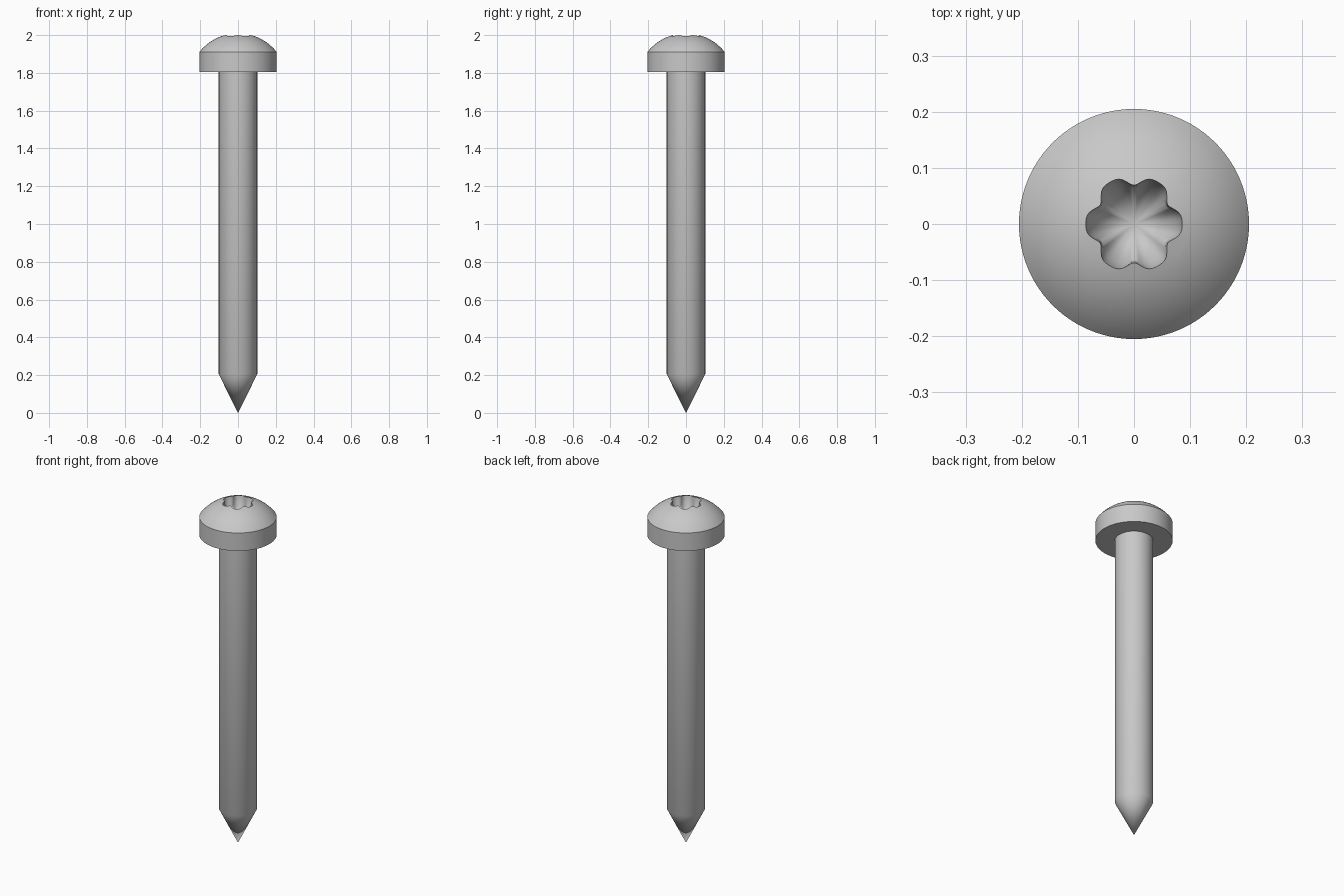
import bpy
import bmesh
import math

SEGMENTS = 96
HEAD_R, SHAFT_R = 0.205, 0.102
HEAD_BOTTOM, HEAD_EDGE = 1.805, 1.91
DOME_R, DOME_CENTRE = 0.2606, 1.749

cube = bpy.data.objects.get("Cube")
if cube:
    bpy.data.objects.remove(cube)

steel = bpy.data.materials.new("grey steel")
steel.use_nodes = True
colour = (0.58, 0.58, 0.58, 1)
steel.diffuse_color = colour
steel.node_tree.nodes["Principled BSDF"].inputs["Base Color"].default_value = colour


def loft(name, rings, tip=None):
    """Skin a stack of rings, each a function of angle giving (radius, z)."""
    bm = bmesh.new()
    angles = [2 * math.pi * i / SEGMENTS for i in range(SEGMENTS)]
    loops = []
    for ring in rings:
        loop = []
        for a in angles:
            r, z = ring(a)
            loop.append(bm.verts.new((r * math.cos(a), r * math.sin(a), z)))
        loops.append(loop)
    for low, high in zip(loops, loops[1:]):
        for i in range(SEGMENTS):
            j = (i + 1) % SEGMENTS
            bm.faces.new((low[i], low[j], high[j], high[i]))
    if tip is not None:
        point = bm.verts.new((0, 0, tip))
        for i in range(SEGMENTS):
            bm.faces.new((loops[-1][i], loops[-1][(i + 1) % SEGMENTS], point))
    mesh = bpy.data.meshes.new(name)
    bm.to_mesh(mesh)
    bm.free()
    mesh.materials.append(steel)
    obj = bpy.data.objects.new(name, mesh)
    bpy.context.collection.objects.link(obj)
    bpy.ops.object.select_all(action="DESELECT")
    obj.select_set(True)
    bpy.context.view_layer.objects.active = obj
    bpy.ops.object.shade_smooth_by_angle(angle=math.radians(32))
    return obj


def circle(r, z):
    return lambda a: (r, z)


def dome_z(r):
    return DOME_CENTRE + math.sqrt(DOME_R ** 2 - r ** 2)


def lobe(a):
    """Six broad lobes with narrow valleys between them: 1 on a lobe, 0 in a valley."""
    return 1 - ((1 - math.cos(6 * a)) / 2) ** 2


def socket_rim(a):
    r = 0.069 + 0.017 * lobe(a)
    return r, dome_z(r)


def socket_floor(a):
    return 0.066 + 0.009 * lobe(a), 1.94


# Head: flat underside, straight side, dome, six-lobed socket with conical floor
dome = [circle(r, dome_z(r)) for r in
        [HEAD_R + (0.095 - HEAD_R) * i / 10 for i in range(1, 11)]]
head = [circle(SHAFT_R, HEAD_BOTTOM), circle(HEAD_R, HEAD_BOTTOM),
        circle(HEAD_R, HEAD_EDGE)] + dome + [socket_rim, socket_floor]
loft("screw_head", head, tip=1.85)

# Shaft: plain rod ending in a pointed tip
shaft = loft("shaft", [circle(SHAFT_R, HEAD_BOTTOM), circle(SHAFT_R, 0.205)], tip=0)
shaft.data.flip_normals()
